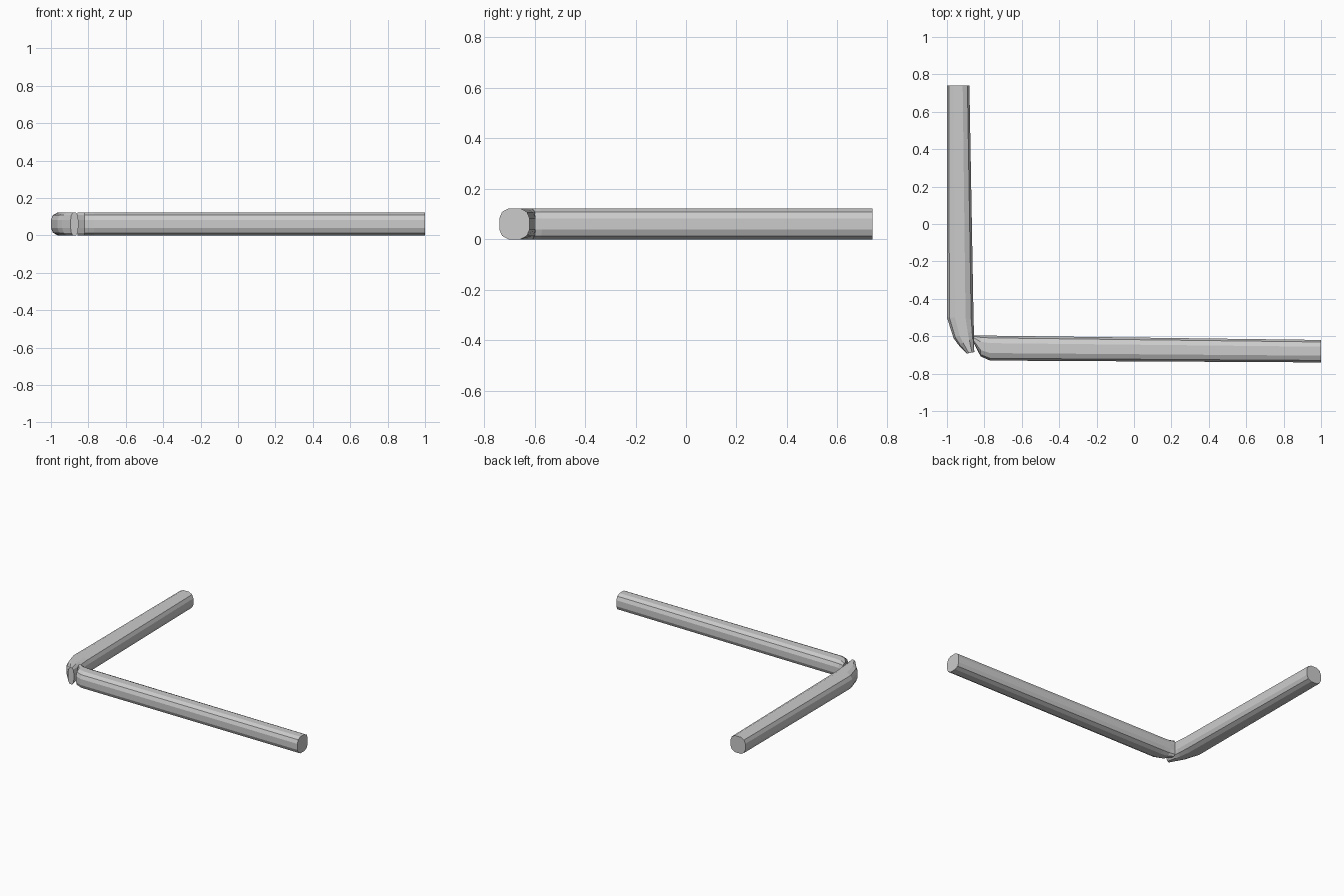
import bpy, bmesh

if "Cube" in bpy.data.objects:
    bpy.data.objects.remove(bpy.data.objects["Cube"])

H = 0.122  # bar thickness
# one rounded corner of the cross-section (across, up), mirrored to the rest
CORNER = [(0.0, 0.32), (0.09, 0.11), (0.30, 0.0)]
PROFILE = (CORNER
           + [(1 - u, v) for u, v in reversed(CORNER)]
           + [(1 - u, 1 - v) for u, v in CORNER]
           + [(u, 1 - v) for u, v in reversed(CORNER)])


def loft_bar(name, sections):
    """Loft the rounded profile through plan sections (outer xy, inner xy)."""
    bm = bmesh.new()
    rings = []
    for (ox, oy), (ix, iy) in sections:
        rings.append([bm.verts.new((ox + (ix - ox) * u, oy + (iy - oy) * u, v * H))
                      for u, v in PROFILE])
    n = len(PROFILE)
    for a, b in zip(rings, rings[1:]):
        for i in range(n):
            j = (i + 1) % n
            bm.faces.new((a[i], a[j], b[j], b[i]))
    bm.faces.new(rings[0])
    bm.faces.new(rings[-1])
    bmesh.ops.recalc_face_normals(bm, faces=bm.faces)
    mesh = bpy.data.meshes.new(name)
    bm.to_mesh(mesh)
    bm.free()
    obj = bpy.data.objects.new(name, mesh)
    bpy.context.collection.objects.link(obj)
    return obj


# long arm along x, chamfered where it meets the corner
loft_bar("long_arm", [
    ((1.0, -0.74), (1.0, -0.62)),
    ((-0.77, -0.73), (-0.77, -0.597)),
    ((-0.82, -0.708), (-0.82, -0.596)),
    ((-0.858, -0.635), (-0.858, -0.596)),
])

# short arm along y, bending round into the corner
loft_bar("short_arm", [
    ((-1.0, 0.74), (-0.88, 0.74)),
    ((-1.0, -0.50), (-0.858, -0.50)),
    ((-0.965, -0.61), (-0.856, -0.57)),
    ((-0.94, -0.645), (-0.855, -0.61)),
    ((-0.895, -0.693), (-0.854, -0.685)),
])
